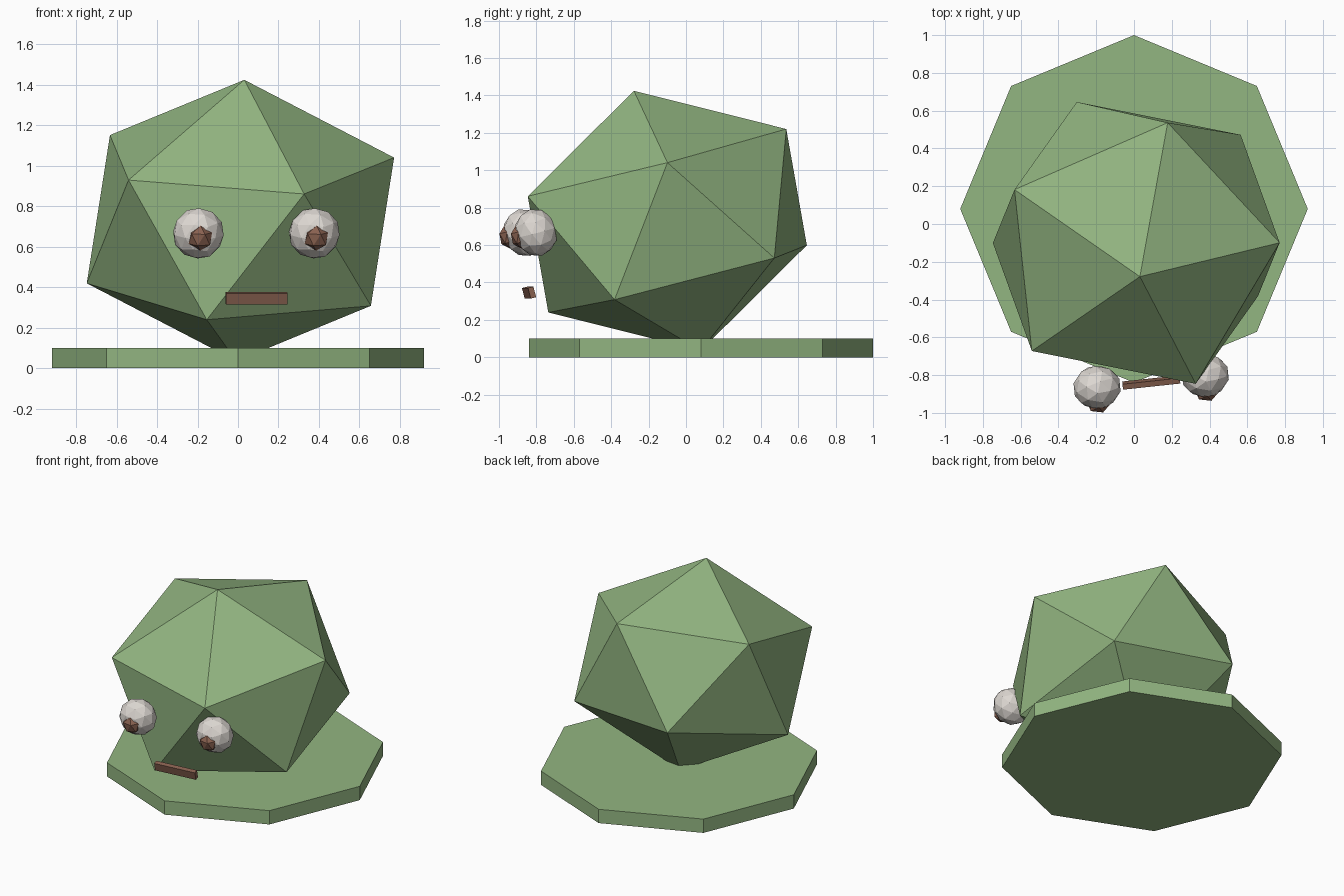
import bpy
from math import pi
from mathutils import Matrix, Vector

cube = bpy.data.objects.get("Cube")
if cube:
    bpy.data.objects.remove(cube, do_unlink=True)


def material(name, color):
    mat = bpy.data.materials.new(name)
    mat.use_nodes = True
    mat.diffuse_color = (*color, 1)
    mat.node_tree.nodes["Principled BSDF"].inputs["Base Color"].default_value = (*color, 1)
    return mat


green = material("leaf green", (0.29, 0.465, 0.22))
white = material("warm white", (0.72, 0.68, 0.64))
brown = material("brown", (0.25, 0.12, 0.08))

# Shared pose of the head: leaning forward and turned slightly
pose = (Matrix.Translation((0.012, -0.10, 0.73))
        @ Matrix.Rotation(0.107, 4, 'Z') @ Matrix.Rotation(0.253, 4, 'X'))


def finish(name, mat):
    obj = bpy.context.object
    obj.name = name
    obj.data.materials.append(mat)
    return obj


def place(obj, location, scale):
    obj.matrix_world = pose @ Matrix.LocRotScale(Vector(location), None, Vector(scale))


def ball(name, mat, detail, radius, location, scale):
    bpy.ops.mesh.primitive_ico_sphere_add(subdivisions=detail, radius=radius)
    place(finish(name, mat), location, scale)


# Octagonal base slab
bpy.ops.mesh.primitive_cylinder_add(vertices=8, radius=0.92, depth=0.1,
                                    location=(0, 0.08, 0.05))
finish("base", green)

# Faceted head
ball("head", green, 1, 0.844, (0, 0, 0), (1, 1, 0.85))

# Eyes and pupils
for side, x in (("right", -0.288), ("left", 0.288)):
    ball(side + "_eye", white, 2, 0.128, (x, -0.73, 0.123), (1, 0.9, 1))
    ball(side + "_pupil", brown, 1, 0.064, (x, -0.825, 0.123), (1, 0.7, 1))

# Mouth bar
bpy.ops.mesh.primitive_cube_add(size=1)
place(finish("mouth", brown), (0, -0.816, -0.186), (0.305, 0.03, 0.058))
